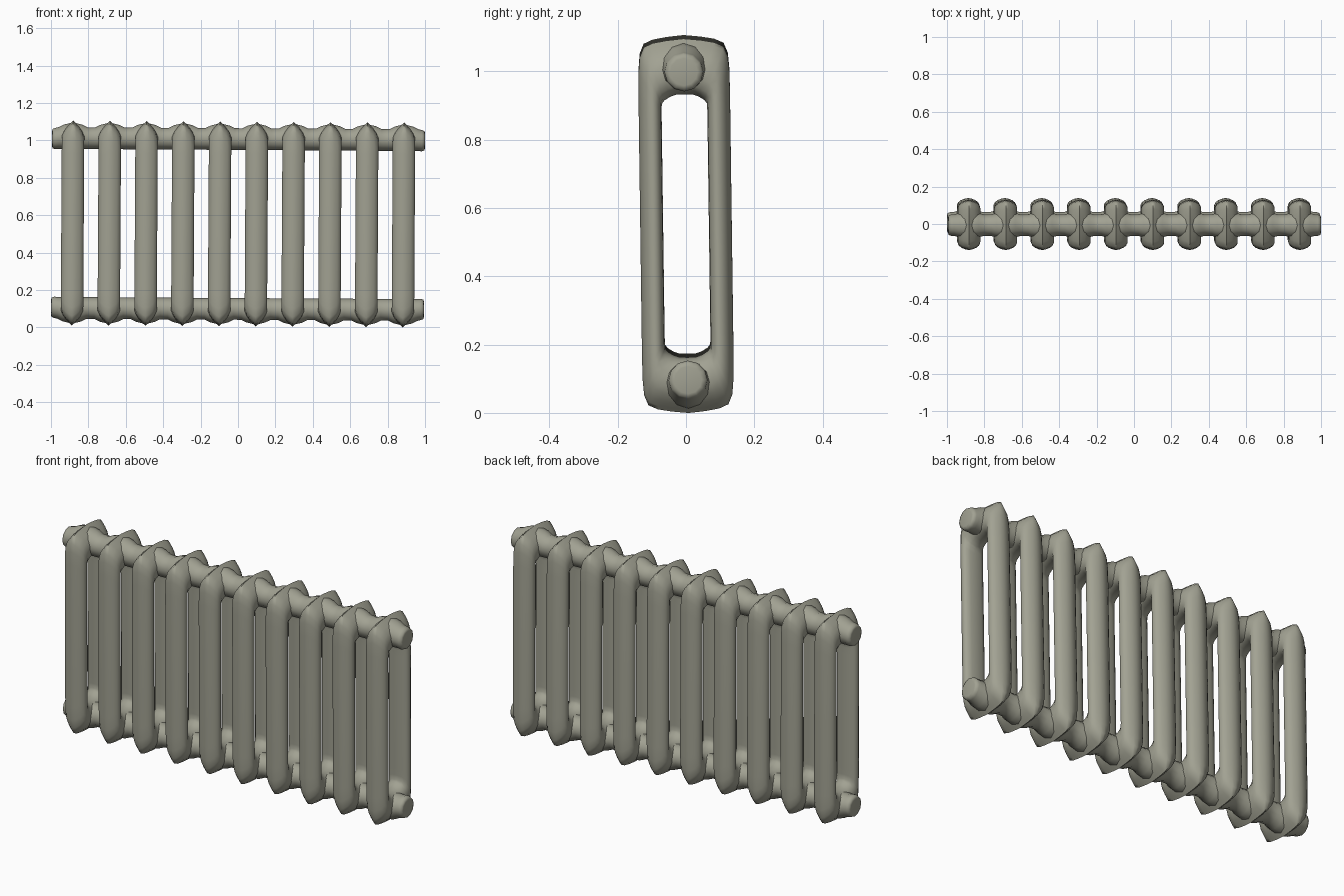
import bpy, bmesh, math
from mathutils import Matrix

if "Cube" in bpy.data.objects:
    bpy.data.objects.remove(bpy.data.objects["Cube"])

COUNT, PITCH, MID = 10, 0.1966, 0.553
# the whole casting leans very slightly
LEAN = (Matrix.Translation((0, 0, MID)) @ Matrix.Rotation(0.006, 4, 'Y')
        @ Matrix.Rotation(0.0135, 4, 'X'))
PAINT = bpy.data.materials.new("olive_grey_iron")
PAINT.diffuse_color = (0.36, 0.36, 0.29, 1)
PAINT.use_nodes = True
PAINT.node_tree.nodes["Principled BSDF"].inputs["Base Color"].default_value = PAINT.diffuse_color


def loft(name, rings, closed, sharp):
    """Skin a list of equal-length rings into one smooth mesh."""
    bm = bmesh.new()
    rows = [[bm.verts.new(p) for p in r] for r in rings]
    n = len(rows[0])
    for i in range(len(rows) if closed else len(rows) - 1):
        a, b = rows[i], rows[(i + 1) % len(rows)]
        for j in range(n):
            k = (j + 1) % n
            bm.faces.new((a[j], a[k], b[k], b[j]))
    if not closed:
        bm.faces.new(rows[0])
        bm.faces.new(rows[-1])
    bmesh.ops.recalc_face_normals(bm, faces=bm.faces)
    bm.transform(LEAN)
    mesh = bpy.data.meshes.new(name)
    bm.to_mesh(mesh)
    bm.free()
    mesh.materials.append(PAINT)
    ob = bpy.data.objects.new(name, mesh)
    bpy.context.collection.objects.link(ob)
    bpy.ops.object.select_all(action='DESELECT')
    ob.select_set(True)
    bpy.context.view_layer.objects.active = ob
    bpy.ops.object.shade_smooth_by_angle(angle=math.radians(sharp))
    return ob


# quarter outline of a section: outer y,z / inner y,z / header weight
QUARTER = [
    (0.000, 0.548, 0.000, 0.385, 1.0),
    (0.050, 0.543, 0.025, 0.384, 1.0),
    (0.090, 0.536, 0.042, 0.378, 0.9),
    (0.117, 0.524, 0.058, 0.368, 0.7),
    (0.129, 0.495, 0.066, 0.358, 0.4),
    (0.133, 0.450, 0.067, 0.335, 0.1),
    (0.134, 0.380, 0.067, 0.300, 0.0),
    (0.134, 0.000, 0.067, 0.000, 0.0),
]
# cross-sections as (depth fraction, half width): column, pointed header
COLUMN = [(0, 0), (.03, .03), (.12, .049), (.28, .059), (.45, .06),
          (.65, .054), (.82, .040), (.94, .020), (1, 0)]
HEADER = [(0, 0), (.05, .03), (.15, .05), (.32, .06), (.55, .06),
          (.7, .048), (.84, .029), (.94, .010), (1, 0)]


def flip(row, sy, sz):
    return (row[0] * sy, row[1] * sz, row[2] * sy, row[3] * sz, row[4])


outline = ([flip(r, 1, 1) for r in QUARTER]
           + [flip(r, 1, -1) for r in QUARTER[-2::-1]]
           + [flip(r, -1, -1) for r in QUARTER[1:]]
           + [flip(r, -1, 1) for r in QUARTER[-2:0:-1]])


def section(name, x):
    rings = []
    for oy, oz, iy, iz, w in outline:
        prof = [(c[0] + (h[0] - c[0]) * w, c[1] + (h[1] - c[1]) * w)
                for c, h in zip(COLUMN, HEADER)]
        loop = prof + [(t, -h) for t, h in prof[-2:0:-1]]
        rings.append([(x + h, iy + (oy - iy) * t, iz + (oz - iz) * t)
                      for t, h in loop])
    return loft(name, rings, True, 60)


centres = [(i - (COUNT - 1) / 2) * PITCH for i in range(COUNT)]
for i, x in enumerate(centres):
    section(f"radiator_section_{i + 1}", x)


def pipe(name, side):
    """Header pipe that swells outward where it meets every section."""
    stations = [(-0.997, 0.040, 0), (-0.994, 0.052, 0), (-0.980, 0.057, 0)]
    for x in centres:
        stations += [(x - 0.078, 0.058, 0.003), (x - 0.050, 0.065, 0.010),
                     (x, 0.072, 0.015), (x + 0.050, 0.065, 0.010),
                     (x + 0.078, 0.058, 0.003)]
    stations += [(0.980, 0.057, 0), (0.994, 0.052, 0), (0.997, 0.040, 0)]
    rings = [[(x, r * math.cos(a), side * (0.451 + off) + r * math.sin(a))
              for a in [k * math.tau / 12 for k in range(12)]]
             for x, r, off in stations]
    return loft(name, rings, False, 100)


pipe("top_header_pipe", 1)
pipe("bottom_header_pipe", -1)
